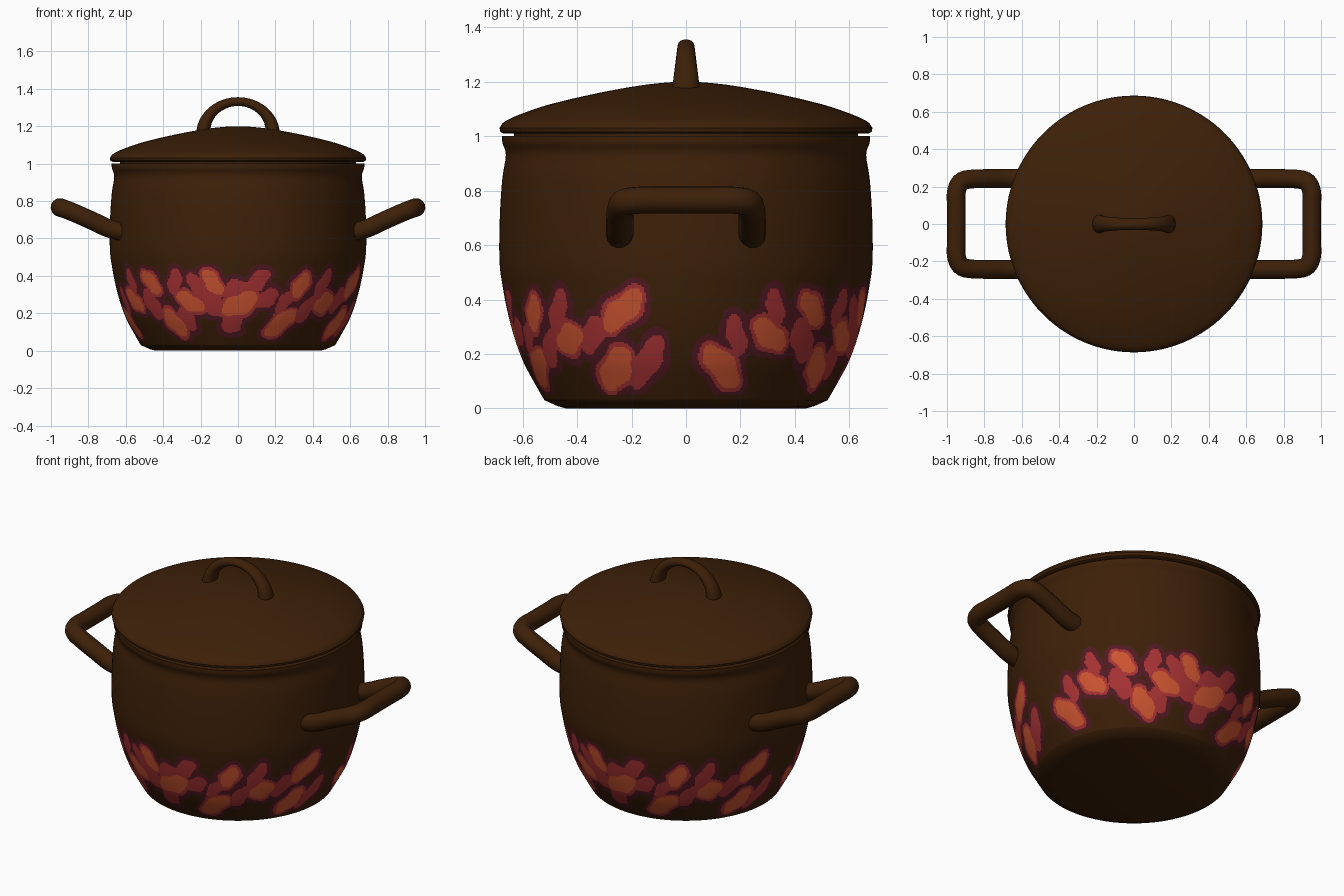
import bpy
import math
from mathutils import Vector

if "Cube" in bpy.data.objects:
    bpy.data.objects.remove(bpy.data.objects["Cube"], do_unlink=True)


def material(name, rgb):
    mat = bpy.data.materials.new(name)
    mat.use_nodes = True
    mat.diffuse_color = (*rgb, 1)
    mat.node_tree.nodes["Principled BSDF"].inputs["Base Color"].default_value = (*rgb, 1)
    return mat


BROWN = material("brown enamel", (0.047, 0.0145, 0.0025))
PURPLE = material("dark plum", (0.085, 0.01, 0.017))
RED = material("leaf red", (0.39, 0.032, 0.034))
ORANGE = material("leaf orange", (0.61, 0.09, 0.03))


def smooth(obj, angle=40):
    bpy.ops.object.select_all(action="DESELECT")
    bpy.context.view_layer.objects.active = obj
    obj.select_set(True)
    bpy.ops.object.shade_smooth_by_angle(angle=math.radians(angle))


def spline(points, steps):
    """Smooth line through the given points."""
    p = [Vector(q) for q in points]
    p = [2 * p[0] - p[1]] + p + [2 * p[-1] - p[-2]]
    line = []
    for a, b, c, d in zip(p, p[1:], p[2:], p[3:]):
        for i in range(steps):
            t = i / steps
            line.append(0.5 * (2 * b + (c - a) * t + (2 * a - 5 * b + 4 * c - d) * t ** 2
                               + (3 * b - a - 3 * c + d) * t ** 3))
    return line + [p[-2]]


def lathe(name, profile, segments, mats):
    """Turn a radius/height profile around z; radius 0 closes the end."""
    verts, faces, rings = [], [], []
    for r, z in profile:
        count = segments if r > 1e-6 else 1
        rings.append(range(len(verts), len(verts) + count))
        for i in range(count):
            a = math.tau * i / segments
            verts.append((r * math.sin(a), -r * math.cos(a), z))
    for low, high in zip(rings, rings[1:]):
        for i in range(segments):
            j = (i + 1) % segments
            quad = [low[i % len(low)], low[j % len(low)], high[j % len(high)], high[i % len(high)]]
            faces.append(list(dict.fromkeys(quad)))
    mesh = bpy.data.meshes.new(name)
    mesh.from_pydata(verts, [], faces)
    for mat in mats:
        mesh.materials.append(mat)
    obj = bpy.data.objects.new(name, mesh)
    bpy.context.collection.objects.link(obj)
    return obj


def tube(name, path, radii):
    """Round bar along a path, with a radius at each point."""
    curve = bpy.data.curves.new(name, "CURVE")
    curve.dimensions = "3D"
    curve.bevel_depth = 1
    curve.bevel_resolution = 5
    curve.use_fill_caps = True
    line = curve.splines.new("POLY")
    line.points.add(len(path) - 1)
    for point, co, radius in zip(line.points, path, radii):
        point.co = (*co, 1)
        point.radius = radius
    curve.materials.append(BROWN)
    obj = bpy.data.objects.new(name, curve)
    bpy.context.collection.objects.link(obj)
    bpy.ops.object.select_all(action="DESELECT")
    bpy.context.view_layer.objects.active = obj
    obj.select_set(True)
    bpy.ops.object.convert(target="MESH")
    smooth(bpy.context.object, 50)
    return bpy.context.object


# Pot body: rounded outer wall, rim and inner wall
outer = spline([(0.52, 0.03), (0.56, 0.1), (0.597, 0.17), (0.627, 0.25), (0.652, 0.34),
                (0.672, 0.44), (0.685, 0.54), (0.684, 0.7), (0.675, 0.84), (0.662, 0.93),
                (0.674, 0.975), (0.676, 1.0)], 14)
inner = [(0.645, 1.0), (0.635, 0.93), (0.65, 0.6), (0.57, 0.2), (0.48, 0.05), (0, 0.05)]
pot = lathe("pot_body", [(0, 0), (0.44, 0), (0.47, 0.008)] + outer + inner, 540,
            [BROWN, PURPLE, RED, ORANGE])
smooth(pot)

# Painted leaves: angle from the front, height, half length, half width, tilt
orange_leaves = [
    (-77, .155, .1, .046, -48), (-61, .27, .085, .043, -35), (-45, .365, .08, .04, -45),
    (-35, .15, .085, .046, -55), (-24, .26, .085, .045, -30), (-12, .365, .08, .04, -55),
    (1, .25, .105, .055, 25), (23, .15, .1, .046, 40), (31, .35, .075, .04, 60),
    (47, .255, .07, .05, 30), (69, .36, .105, .047, 42), (64, .145, .095, .052, 50)]
red_leaves = [
    (-73, .27, .08, .035, -70), (-60, .37, .075, .035, -70), (-47, .25, .09, .05, -60),
    (-31, .37, .075, .04, 70), (-20, .35, .075, .04, -60), (-27, .17, .07, .04, -60),
    (-12, .25, .08, .055, -50), (-3, .16, .07, .055, 60), (9, .37, .085, .045, 45),
    (0, .32, .08, .06, 0), (14, .28, .07, .045, 30), (24, .27, .08, .035, 50),
    (36, .22, .08, .04, 60), (44, .36, .09, .038, 60), (57, .27, .08, .045, 55),
    (76, .17, .115, .045, 55)]


def inside(leaf, angle, radius, z, grow):
    """True on a wavy, tapering leaf, enlarged by grow."""
    across = (angle - leaf[0] + 90) % 180 - 90
    if abs(across) > 22:
        return False
    dx, dz = radius * math.radians(across), z - leaf[1]
    tilt = math.radians(leaf[4])
    u = (dx * math.cos(tilt) + dz * math.sin(tilt)) / (leaf[2] + grow)
    v = (dz * math.cos(tilt) - dx * math.sin(tilt)) / (leaf[3] + grow)
    wave = 0.12 * math.sin(5 * u + leaf[0])
    return u * u + (v + wave) ** 2 < 1


for face in pot.data.polygons:
    c = face.center
    radius = math.hypot(c.x, c.y)
    if not 0.05 < c.z < 0.5 or c.x * face.normal.x + c.y * face.normal.y < 0:
        continue
    angle = math.degrees(math.atan2(c.x, -c.y))

    def painted(leaves, grow):
        return any(inside(leaf, angle, radius, c.z, grow) for leaf in leaves)

    if painted(orange_leaves, 0):
        face.material_index = 3
    elif painted(orange_leaves, 0.016) or painted(red_leaves, 0):
        face.material_index = 2
    elif painted(orange_leaves, 0.04) or painted(red_leaves, 0.027):
        face.material_index = 1

# Lid: shallow dome with a rounded edge and a plug beneath
dome = spline([(0.685, 1.03), (0.667, 1.053), (0.61, 1.08), (0.5, 1.117), (0.33, 1.157),
               (0.17, 1.186), (0.06, 1.198), (0, 1.2)], 6)
lid = lathe("lid", [(0, 0.985), (0.63, 0.985), (0.632, 1.01), (0.67, 1.01), (0.682, 1.016)] + dome,
            96, [BROWN])
smooth(lid)

# Lid handle: an upright arch, thicker at its feet
arch, thick = [], []
for i in range(33):
    a = math.pi * i / 32
    arch.append((0.185 * math.cos(a), 0, 1.165 + 0.167 * math.sin(a)))
    thick.append(0.024 + 0.016 * (1 - math.sin(a)))
lid_handle = tube("lid_handle", arch, thick)
for vert in lid_handle.data.vertices:
    vert.co.y *= 1.3

# Side handles: raised square loops, mirrored left and right
half = [(0.58, 0.243, 0.63), (0.68, 0.243, 0.65), (0.78, 0.243, 0.695), (0.87, 0.24, 0.735),
        (0.925, 0.225, 0.757), (0.95, 0.17, 0.765), (0.95, 0.08, 0.765)]
for side, label in ((1, "left"), (-1, "right")):
    loop = half + [(x, -y, z) for x, y, z in reversed(half)]
    path = spline([(side * x, y, z) for x, y, z in loop], 6)
    tube(label + "_handle", path, [0.05] * len(path))
